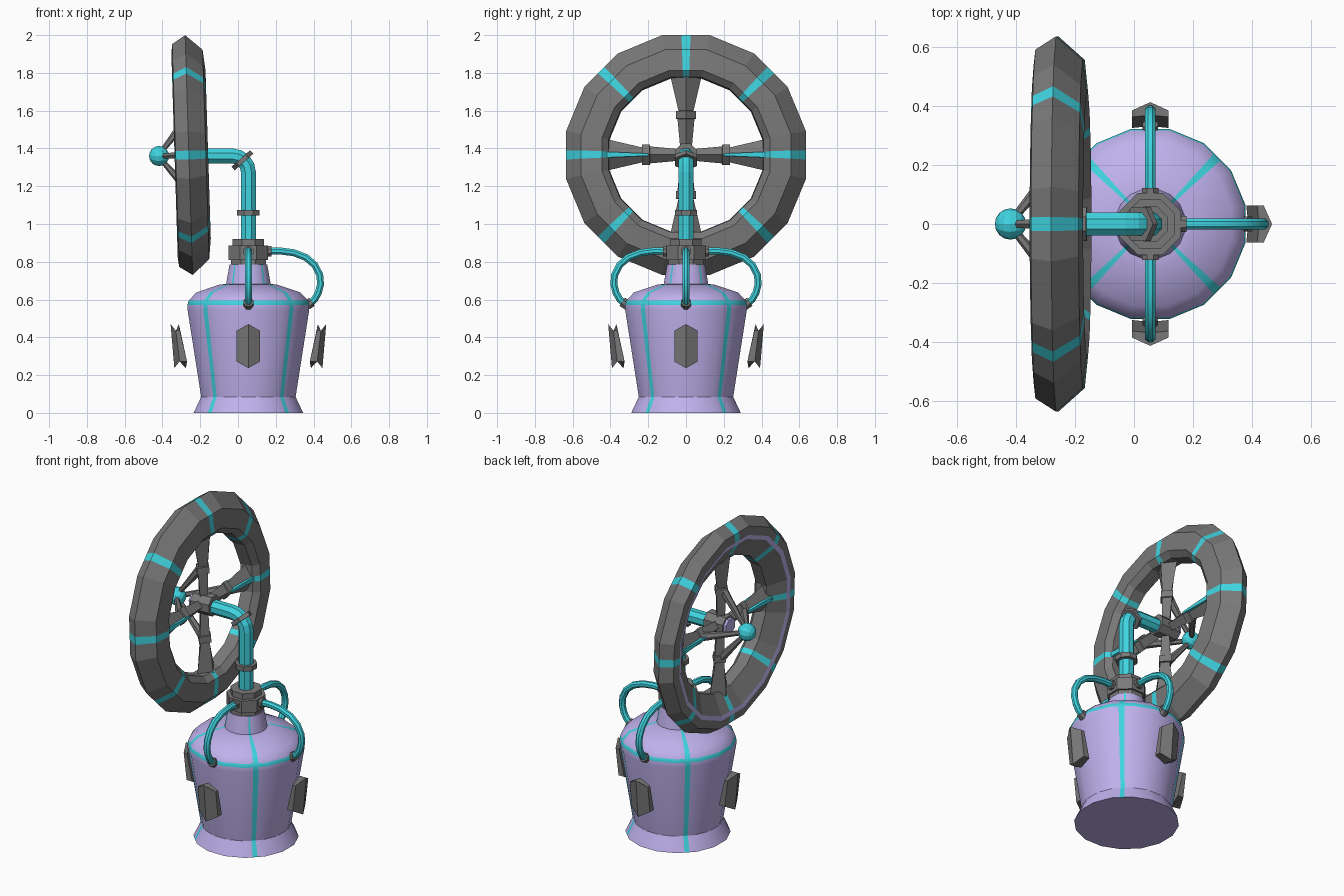
import bpy, bmesh
from math import sin, cos, pi, radians
from mathutils import Vector, Matrix

if "Cube" in bpy.data.objects:
    bpy.data.objects.remove(bpy.data.objects["Cube"])


def material(name, col):
    m = bpy.data.materials.new(name)
    m.diffuse_color = (*col, 1)
    m.use_nodes = True
    m.node_tree.nodes["Principled BSDF"].inputs["Base Color"].default_value = m.diffuse_color
    return m


GREY = material("grey", (0.19, 0.19, 0.19))
CYAN = material("cyan", (0.05, 0.66, 0.75))
PURPLE = material("lilac", (0.52, 0.44, 0.84))
AX = 0.055  # x of the vertical body axis


def loft(name, rings, mats, M=Matrix(), loop=False, pick=None, smooth=False):
    """Skin a list of equal-length point rings; pick(i, j) gives the material slot."""
    bm = bmesh.new()
    vs = [[bm.verts.new(M @ Vector(p)) for p in r] for r in rings]
    n = len(vs[0])
    for i in range(len(vs) if loop else len(vs) - 1):
        a, b = vs[i], vs[(i + 1) % len(vs)]
        for j in range(n):
            k = (j + 1) % n
            f = bm.faces.new((a[j], a[k], b[k], b[j]))
            f.material_index = pick(i, j) if pick else 0
    if not loop:
        bm.faces.new(vs[0])
        bm.faces.new(vs[-1])
    bmesh.ops.recalc_face_normals(bm, faces=bm.faces)
    me = bpy.data.meshes.new(name)
    bm.to_mesh(me)
    bm.free()
    for m in mats:
        me.materials.append(m)
    ob = bpy.data.objects.new(name, me)
    bpy.context.collection.objects.link(ob)
    if smooth:
        bpy.context.view_layer.objects.active = ob
        ob.select_set(True)
        bpy.ops.object.shade_smooth_by_angle(angle=radians(32))
        ob.select_set(False)
    return ob


def striped_lathe(name, profile, mats, M, stripe_step, stripe_first, half, bands=(), band_slot=1, **kw):
    """16-sided lathe with narrow stripes down the middle of some flat sides."""
    angs, stripes = [], set()
    h = pi / 8
    for k in range(16):
        c = k * h
        angs.append((c - h / 2, 1 / cos(h / 2)))
        if (k - stripe_first) % stripe_step == 0:
            stripes.add(len(angs))
            angs += [(c - half, 1 / cos(half)), (c + half, 1 / cos(half))]
    rings = [[(r * s * cos(a), r * s * sin(a), z) for a, s in angs] for r, z in profile]
    pick = lambda i, j: band_slot if i in bands else (1 if j in stripes else 0)
    return loft(name, rings, mats, M, pick=pick, **kw)


def tube(name, pts, rad, sides, mat, n=(0, 1, 0), M=Matrix(), smooth=False):
    """Tube along a planar path with plane normal n."""
    pts = [Vector(p) for p in pts]
    n = Vector(n)
    rads = rad if isinstance(rad, (list, tuple)) else [rad] * len(pts)
    rings = []
    for i, p in enumerate(pts):
        t = pts[min(i + 1, len(pts) - 1)] - pts[max(i - 1, 0)]
        u = t.normalized().cross(n)
        rings.append([p + rads[i] * (cos(a) * n + sin(a) * u)
                      for a in [2 * pi * (k + 0.5) / sides for k in range(sides)]])
    return loft(name, rings, [mat], M, smooth=smooth)


# Tank body with cyan seams and shoulder ring
body = Matrix.Translation((AX, 0, 0))
striped_lathe("tank_body",
              [(.29, 0), (.25, .085), (.322, .545), (.322, .572), (.317, .594),
               (.275, .638), (.15, .68), (.118, .682), (.1, .785)],
              [PURPLE, CYAN], body, 4, 2, radians(2.8), bands=(3,), smooth=True)

# Neck collar
for nm, z0, z1, r in [("lower", .78, .812, .1), ("middle", .81, .885, .113), ("upper", .884, .92, .09)]:
    tube("collar_" + nm, [(AX, 0, z0), (AX, 0, z1)], r, 8, GREY)

# Bent pipe and its clamps
arc = [(-.03 + .085 * cos(a), 0, 1.275 + .085 * sin(a)) for a in [k * pi / 8 for k in range(5)]]
tube("bent_pipe", [(AX, 0, .9)] + arc + [(-.24, 0, 1.36)], .043, 8, CYAN)
tube("pipe_clamp", [(AX, 0, 1.045), (AX, 0, 1.075)], .064, 8, GREY)
tube("elbow_clamp", [(.032, 0, 1.328), (.015, 0, 1.347)], .066, 6, GREY)

# Hoses from collar to shoulder, with fittings
hose = [(.09, .855), (.17, .857), (.24, .848), (.305, .823), (.352, .782), (.378, .73),
        (.382, .68), (.37, .635), (.35, .6), (.315, .572)]
for nm, q in [("front", -1), ("right", 0), ("back", 1)]:
    R = body @ Matrix.Rotation(q * pi / 2, 4, 'Z')
    tube("hose_" + nm, [(r, 0, z) for r, z in hose], .02, 8, CYAN, M=R, smooth=True)
    tube("hose_top_fitting_" + nm, [(.09, 0, .855), (.122, 0, .855)], .03, 8, GREY, M=R)
    tube("hose_end_fitting_" + nm, [(.31, 0, .57), (.337, 0, .588)], .028, 8, GREY, M=R)

# Folded plates standing off the tank
for q, nm in enumerate(["right", "back", "left", "front"]):
    rings = []
    for z, rin, rout, dz in [(.237, .325, .392, .035), (.47, .362, .412, -.035)]:
        rings.append([(rout, 0, z), (rout - .028, .062, z + dz), (rin, .062, z + dz),
                      (rin + .006, 0, z), (rin, -.062, z + dz), (rout - .028, -.062, z + dz)])
    loft("side_plate_" + nm, rings, [GREY], body @ Matrix.Rotation(q * pi / 2, 4, 'Z'))

# Wheel: local z is its axle, tilted slightly
wheel = Matrix.Translation((-.26, 0, 1.365)) @ Matrix.Rotation(radians(88.2), 4, 'Y')
striped_lathe("wheel_rim",
              [(.635, 0), (.555, .09), (.445, .102), (.41, .07), (.405, -.005),
               (.515, -.07), (.54, -.076), (.59, -.07)],
              [GREY, CYAN, PURPLE], wheel, 2, 0, radians(2.2), bands=(5,), band_slot=2, loop=True)

# Four flared spokes, each with a collar block and a strut to the end knob
for q in range(4):
    R = wheel @ Matrix.Rotation(q * pi / 2, 4, 'Z')
    sec = [(.03, .03, .03), (.19, .045, .035), (.192, .054, .045), (.232, .054, .045),
           (.234, .04, .035), (.44, .088, .055)]
    loft("spoke_%d" % q, [[(r, w, .025), (r, 0, .025 + d), (r, -w, .025), (r, 0, .025 - d)]
                          for r, w, d in sec], [GREY], R)
    if q % 2:  # cyan line along the level spokes
        loft("spoke_line_%d" % q, [[(r, s * w, .025 + t * d) for s, t in [(1, 1), (-1, 1), (-1, -1), (1, -1)]]
                                   for r, w, d in [(.2, .006, .046), (.44, .016, .053)]], [CYAN], R)
    tube("strut_%d" % q, [(.01, 0, -.155), (.21, 0, .01)], [.012, .026], 6, GREY, M=R)

# Hub, cap and end knob
tube("hub", [(0, 0, -.03), (0, 0, .1)], .062, 8, GREY, M=wheel)
tube("hub_cap", [(0, 0, -.045), (0, 0, -.03)], .05, 8, PURPLE, M=wheel)
bpy.ops.mesh.primitive_uv_sphere_add(segments=12, ring_count=8, radius=.053)
knob = bpy.context.object
knob.name = "end_knob"
knob.matrix_world = wheel @ Matrix.Translation((0, 0, -.158))
knob.data.materials.append(CYAN)
